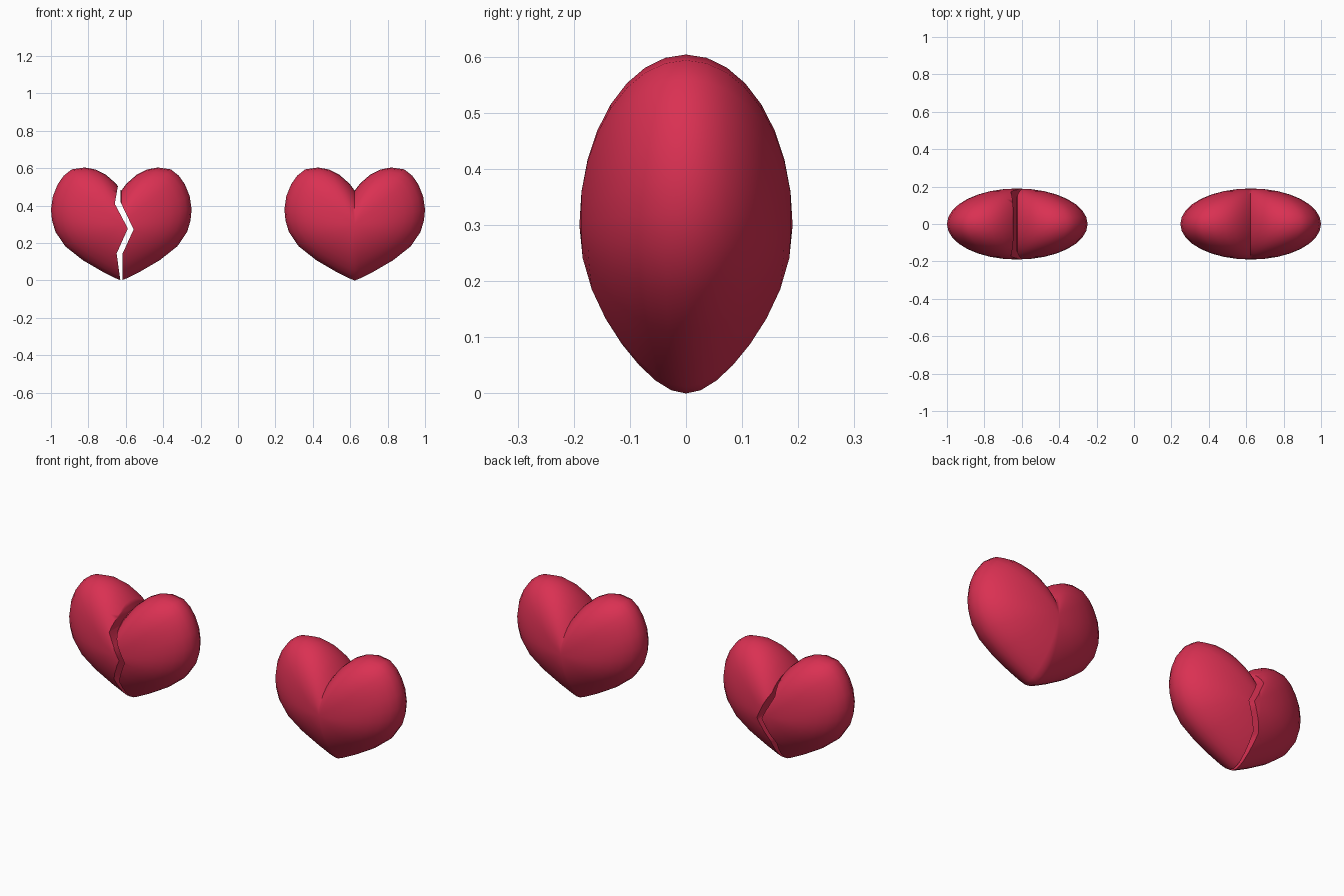
import bpy, bmesh, math

if "Cube" in bpy.data.objects:
    bpy.data.objects.remove(bpy.data.objects["Cube"])

HALF = [(0, .481), (.03, .52), (.083, .566), (.136, .593), (.195, .604), (.265, .594),
        (.308, .56), (.34, .514), (.366, .45), (.376, .38), (.37, .32), (.352, .26),
        (.3, .183), (.205, .108), (.1, .047), (.03, .012), (0, 0)]
OUTLINE = HALF + [(-x, z) for x, z in HALF[-2:0:-1]]
DEPTH, MID, RINGS, CENTRE = .19, .3, 8, .624

red = bpy.data.materials.new("heart red")
red.diffuse_color = (.70, .03, .085, 1)
red.use_nodes = True
red.node_tree.nodes["Principled BSDF"].inputs["Base Color"].default_value = red.diffuse_color


def make_object(name, bm, x):
    bmesh.ops.recalc_face_normals(bm, faces=bm.faces)
    me = bpy.data.meshes.new(name)
    bm.to_mesh(me)
    bm.free()
    me.materials.append(red)
    ob = bpy.data.objects.new(name, me)
    ob.location.x = x
    bpy.context.collection.objects.link(ob)
    return ob


def activate(ob):
    bpy.ops.object.select_all(action='DESELECT')
    ob.select_set(True)
    bpy.context.view_layer.objects.active = ob


def heart(name, x):
    """Heart outline shrunk in rings towards a domed front and back."""
    bm = bmesh.new()
    n = len(OUTLINE)
    rings = []
    for k in range(1, 2 * RINGS):
        a = math.pi * k / (2 * RINGS)
        r = math.sin(a)
        ring = []
        for px, pz in OUTLINE:
            z = MID + (pz - MID) * r
            taper = 1 - .3 * max(0, (MID - z) / MID) ** 2
            ring.append(bm.verts.new((px * r, -DEPTH * math.cos(a) * taper, z)))
        rings.append(ring)
    for a, b in zip(rings, rings[1:]):
        for i in range(n):
            j = (i + 1) % n
            bm.faces.new((a[i], a[j], b[j], b[i]))
    for ring, y in ((rings[0], -DEPTH), (rings[-1], DEPTH)):
        pole = bm.verts.new((0, y, MID))
        for i in range(n):
            bm.faces.new((ring[i], ring[(i + 1) % n], pole))
    return make_object(name, bm, x)


def smooth(ob):
    activate(ob)
    bpy.ops.object.shade_smooth_by_angle(angle=math.radians(55))


def half_heart(name, x, crack, side):
    """Heart kept on one side of a zigzag crack."""
    ob = heart(name, x)
    bm = bmesh.new()
    pts = crack + [(side, crack[-1][1]), (side, crack[0][1])]
    face = bm.faces.new([bm.verts.new((px, -.5, pz)) for px, pz in pts])
    ext = bmesh.ops.extrude_face_region(bm, geom=[face])
    bmesh.ops.translate(bm, vec=(0, 1, 0),
                        verts=[v for v in ext['geom'] if isinstance(v, bmesh.types.BMVert)])
    cutter = make_object("crack_cutter", bm, x)
    cutter.hide_render = True
    mod = ob.modifiers.new("crack", 'BOOLEAN')
    mod.operation, mod.solver, mod.object = 'INTERSECT', 'EXACT', cutter
    activate(ob)
    bpy.ops.object.modifier_apply(modifier=mod.name)
    bpy.data.objects.remove(cutter)
    smooth(ob)


# Whole heart
smooth(heart("whole_heart", CENTRE))

# Broken heart, two halves with a gap between
half_heart("broken_heart_left", -CENTRE,
           [(.015, .7), (-.019, .50), (-.035, .41), (.035, .278), (-.025, .144), (-.005, 0), (0, -.1)], -1)
half_heart("broken_heart_right", -CENTRE,
           [(-.003, .7), (-.003, .417), (.066, .273), (.007, .144), (.007, 0), (.007, -.1)], 1)
